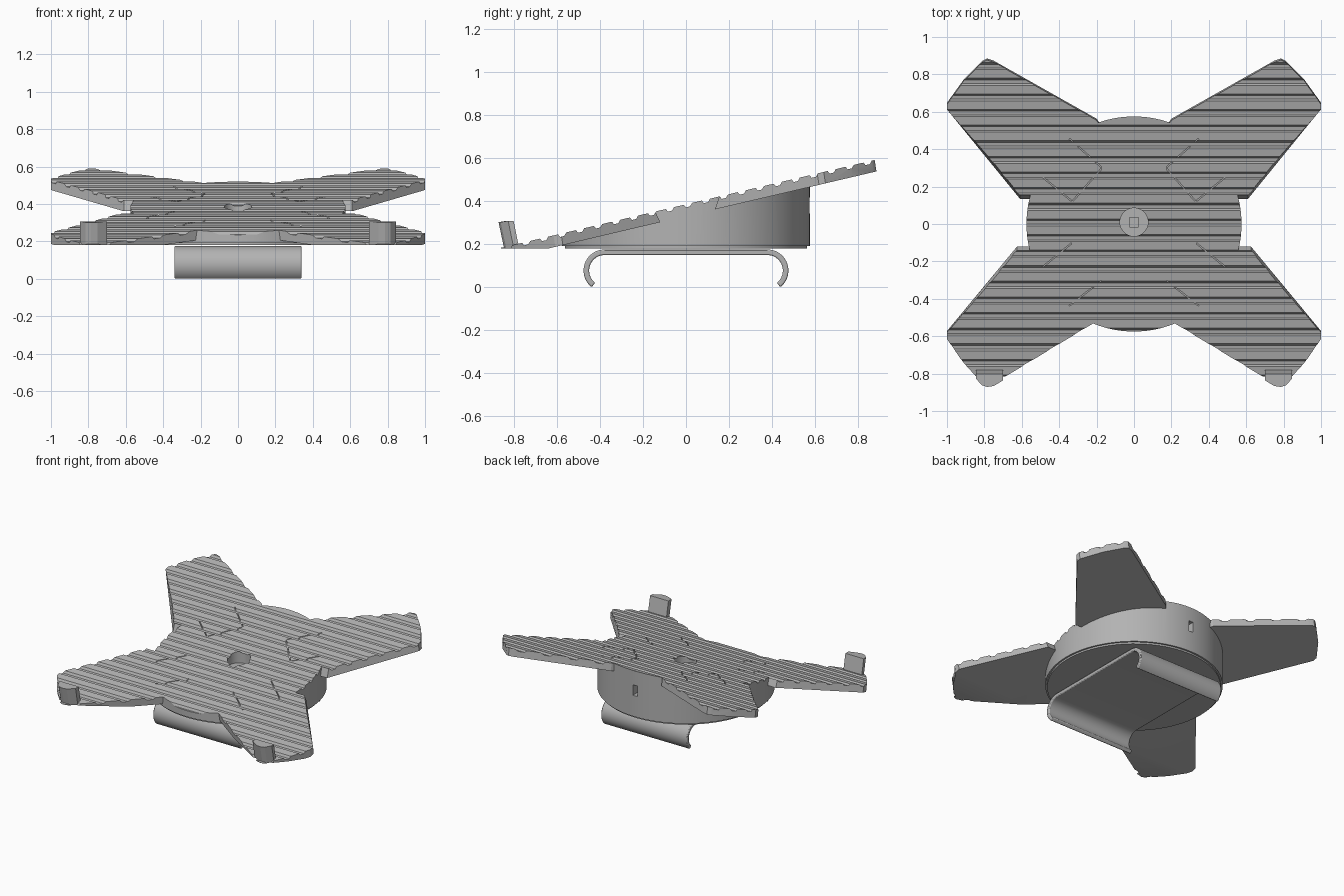
import bpy, bmesh, math
from mathutils import Vector

if "Cube" in bpy.data.objects:
    bpy.data.objects.remove(bpy.data.objects["Cube"])

SLOPE, MID, BASE, RADIUS = 0.235, 0.385, 0.18, 0.575

grey = bpy.data.materials.new("plain grey")
grey.use_nodes = True
colour = (0.45, 0.45, 0.45, 1)
grey.diffuse_color = colour
grey.node_tree.nodes["Principled BSDF"].inputs["Base Color"].default_value = colour


def deck(y):
    return MID + SLOPE * y


def finish(name, bm):
    bmesh.ops.recalc_face_normals(bm, faces=bm.faces)
    mesh = bpy.data.meshes.new(name)
    bm.to_mesh(mesh)
    bm.free()
    mesh.materials.append(grey)
    obj = bpy.data.objects.new(name, mesh)
    bpy.context.collection.objects.link(obj)
    return obj


def loft(bm, lower, upper):
    a = [bm.verts.new(p) for p in lower]
    b = [bm.verts.new(p) for p in upper]
    bm.faces.new(a)
    bm.faces.new(b)
    for i in range(len(a)):
        j = (i + 1) % len(a)
        bm.faces.new((a[i], a[j], b[j], b[i]))


def box(bm, centre, size):
    made = bmesh.ops.create_cube(bm, size=1)["verts"]
    bmesh.ops.scale(bm, vec=size, verts=made)
    bmesh.ops.translate(bm, vec=centre, verts=made)


def cylinder(bm, radius, low, high, y=0, segments=96):
    made = bmesh.ops.create_cone(bm, cap_ends=True, segments=segments, radius1=radius,
                                 radius2=radius, depth=high - low)["verts"]
    bmesh.ops.translate(bm, vec=(0, y, (low + high) / 2), verts=made)


def combine(target, tool, operation):
    mod = target.modifiers.new(operation, "BOOLEAN")
    mod.operation, mod.object, mod.solver = operation, tool, "EXACT"
    mod.use_self = True
    bpy.context.view_layer.objects.active = target
    bpy.ops.object.modifier_apply(modifier=mod.name)
    bpy.data.objects.remove(tool)


def smooth(obj, angle=30):
    bpy.ops.object.select_all(action="DESELECT")
    obj.select_set(True)
    bpy.context.view_layer.objects.active = obj
    bpy.ops.object.shade_smooth_by_angle(angle=math.radians(angle))


# Round wedge base with a small chamfer round the bottom
bm = bmesh.new()
cylinder(bm, RADIUS, BASE, 0.8)
rim = [e for e in bm.edges if all(v.co.z < BASE + 0.01 for v in e.verts)]
bmesh.ops.bevel(bm, geom=rim, offset=0.012, segments=2, affect="EDGES")
body = finish("tilted_stand", bm)

# Four arms following the tilted deck; the last inner corner flares below
back_arm = [(0.1, 0.4), (0.2, 0.55), (0.75, 0.86), (0.785, 0.872), (0.81, 0.86),
            (0.91, 0.76), (1, 0.635), (1, 0.605), (0.61, 0.165), (0.45, 0.165)]
front_arm = [(0.1, -0.4), (0.2, -0.525), (0.745, -0.855), (0.785, -0.865), (0.81, -0.855),
             (0.91, -0.75), (1, -0.62), (1, -0.585), (0.625, -0.155), (0.45, -0.155)]
bm = bmesh.new()
for outline, flare in ((back_arm, -0.03), (front_arm, 0.035)):
    for side in (1, -1):
        lower, upper = [], []
        for i, (x, y) in enumerate(outline):
            shift = flare if i >= 8 else 0.013
            lower.append((side * x, y + shift, deck(y + shift) - 0.055))
            upper.append((side * x, y, deck(y) + 0.03))
        loft(bm, lower, upper)
combine(body, finish("arms", bm), "UNION")

# Trim everything above the ribbed deck
pitch = 0.0835
profile = [(-1.2, deck(-1.2))]
for k in range(-12, 13):
    y = 0.01 + k * pitch
    for dy, dz in ((-0.02, 0), (-0.011, -0.014), (0.009, -0.014), (0.018, 0)):
        profile.append((y + dy, deck(y + dy) + dz))
profile += [(1.2, deck(1.2)), (1.2, 1.5), (-1.2, 1.5)]
bm = bmesh.new()
loft(bm, [(-1.3, y, z) for y, z in profile], [(1.3, y, z) for y, z in profile])
combine(body, finish("rib_cutter", bm), "DIFFERENCE")

# Trim arm tips level with the underside
bm = bmesh.new()
box(bm, (0, 0, BASE - 0.25), (3, 3, 0.5))
combine(body, finish("floor_cutter", bm), "DIFFERENCE")

# Centre bore, square socket and rear slot
bm = bmesh.new()
cylinder(bm, 0.075, 0.32, 0.8, y=0.01, segments=48)
combine(body, finish("bore_cutter", bm), "DIFFERENCE")
bm = bmesh.new()
box(bm, (0, 0.01, 0.28), (0.05, 0.05, 0.12))
box(bm, (0, RADIUS, 0.38), (0.035, 0.12, 0.075))
combine(body, finish("socket_cutter", bm), "DIFFERENCE")

# Hairline seams where the arms meet the base
seams = [((0.35, 0.46), (0.17, 0.3)), ((0.17, 0.3), (0.33, 0.12)), ((0.33, 0.12), (0.5, 0.26)),
         ((0.33, -0.1), (0.5, -0.24)), ((0.17, -0.3), (0.35, -0.44))]
bm = bmesh.new()
for start, end in seams:
    a, b = Vector(start), Vector(end)
    along = (b - a).normalized()
    off = Vector((-along.y, along.x)) * 0.003
    a, b = a + along * 0.006, b - along * 0.006
    for side in (1, -1):
        ring = [a + off, b + off, b - off, a - off]
        loft(bm, [(side * p.x, p.y, deck(p.y) - 0.012) for p in ring],
             [(side * p.x, p.y, deck(p.y) + 0.05) for p in ring])
combine(body, finish("seam_cutter", bm), "DIFFERENCE")
smooth(body, 20)

# Raised stops on the front arm tips
foot = [(0.7, -0.775), (0.845, -0.775), (0.845, -0.8), (0.815, -0.835),
        (0.785, -0.845), (0.75, -0.84), (0.7, -0.81)]
for side, name in ((1, "left_stop"), (-1, "right_stop")):
    bm = bmesh.new()
    loft(bm, [(side * x, y, BASE) for x, y in foot],
         [(side * x, y - 0.026, 0.302 if y < -0.81 else 0.308) for x, y in foot])
    finish(name, bm)

# Curled spring clip underneath
bend, centre_y, centre_z, half = 0.085, 0.378, 0.082, 0.013
arc = [math.radians(90 - 142 * i / 20) for i in range(21)]


def curl(radius):
    right = [(centre_y + radius * math.cos(t), centre_z + radius * math.sin(t)) for t in arc]
    return [(-y, z) for y, z in reversed(right)] + right


section = curl(bend + half) + curl(bend - half)[::-1]
lift = -min(z for y, z in section)
bm = bmesh.new()
loft(bm, [(-0.34, y, z + lift) for y, z in section], [(0.34, y, z + lift) for y, z in section])
clip = finish("spring_clip", bm)
edge = clip.modifiers.new("soft_edges", "BEVEL")
edge.width, edge.segments, edge.limit_method = 0.006, 2, "ANGLE"
smooth(clip)
